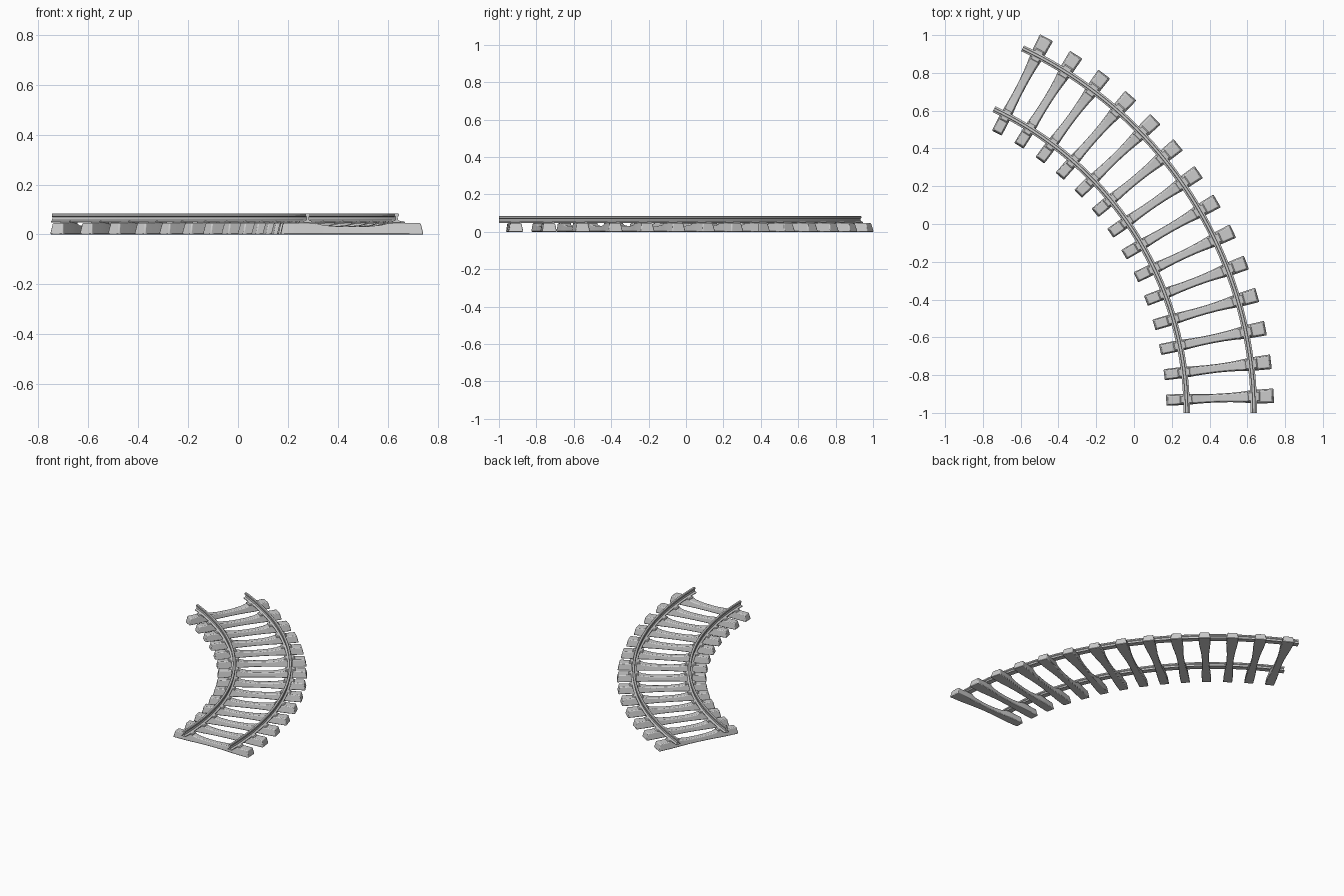
import bpy
from math import radians, sin, cos

if "Cube" in bpy.data.objects:
    bpy.data.objects.remove(bpy.data.objects["Cube"])

R, CX, CY = 1.955, -1.498, -1.0      # track centre line arc
SWEEP, N_TIES, GAUGE = radians(64.8), 14, 0.178


def bend(u, s, z):
    """Straight track coordinates (across, along, up) wrapped onto the arc."""
    a = s / R
    return (CX + (R + u) * cos(a), CY + (R + u) * sin(a), z)


def loft(name, rings, bevel=0, smooth=False):
    """Skin equal-length closed rings and cap both ends."""
    n = len(rings[0])
    verts = [bend(*p) for ring in rings for p in ring]
    faces = [(i * n + j, i * n + (j + 1) % n, (i + 1) * n + (j + 1) % n, (i + 1) * n + j)
             for i in range(len(rings) - 1) for j in range(n)]
    faces += [tuple(reversed(range(n))), tuple(range((len(rings) - 1) * n, len(rings) * n))]
    me = bpy.data.meshes.new(name)
    me.from_pydata(verts, [], faces)
    ob = bpy.data.objects.new(name, me)
    bpy.context.collection.objects.link(ob)
    bpy.ops.object.select_all(action='DESELECT')
    ob.select_set(True)
    bpy.context.view_layer.objects.active = ob
    bpy.ops.object.mode_set(mode='EDIT')
    bpy.ops.mesh.select_all(action='SELECT')
    bpy.ops.mesh.normals_make_consistent(inside=False)
    bpy.ops.object.mode_set(mode='OBJECT')
    if bevel:
        m = ob.modifiers.new("soft_edges", 'BEVEL')
        m.width, m.segments = bevel, 2
        m.limit_method, m.angle_limit = 'ANGLE', radians(40)
    if smooth:
        bpy.ops.object.shade_smooth_by_angle(angle=radians(30))
    return ob


# Rails: flat-bottomed profile (half, mirrored) swept along the arc
half = [(.017, .048), (.017, .053), (.005, .058), (.004, .070),
        (.009, .074), (.009, .082), (.006, .085)]
profile = half + [(-x, z) for x, z in reversed(half)]
STEPS = 42
for name, u0 in (("inner_rail", -GAUGE), ("outer_rail", GAUGE)):
    loft(name, [[(u0 + x, R * SWEEP * i / STEPS, z) for x, z in profile]
                for i in range(STEPS + 1)], smooth=True)

# Sleeper stations: across at base, across at top, half width base, half width top, top height
side = [(.286, .275, .035, .027, .046), (.205, .205, .034, .026, .047),
        (.150, .150, .031, .024, .046), (.115, .115, .028, .021, .037),
        (.060, .060, .025, .019, .032)]
stations = ([(-a, -b, c, d, e) for a, b, c, d, e in side]
            + [(0, 0, .024, .018, .031)] + side[::-1])

for k in range(N_TIES):
    s = R * SWEEP * (k + .5) / N_TIES
    # Waisted concrete sleeper
    loft(f"sleeper_{k + 1}", [[(ub, s - hb, 0), (ub, s + hb, 0), (ut, s + ht, z), (ut, s - ht, z)]
                              for ub, ut, hb, ht, z in stations], bevel=.005, smooth=True)
    # Rail fastening plates
    for tag, u0 in (("inner", -GAUGE), ("outer", GAUGE)):
        loft(f"{tag}_plate_{k + 1}",
             [[(u0 + w, s - h, z), (u0 + w, s + h, z), (u0 - w, s + h, z), (u0 - w, s - h, z)]
              for w, h, z in ((.034, .023, .040), (.034, .023, .049), (.028, .019, .054))])
